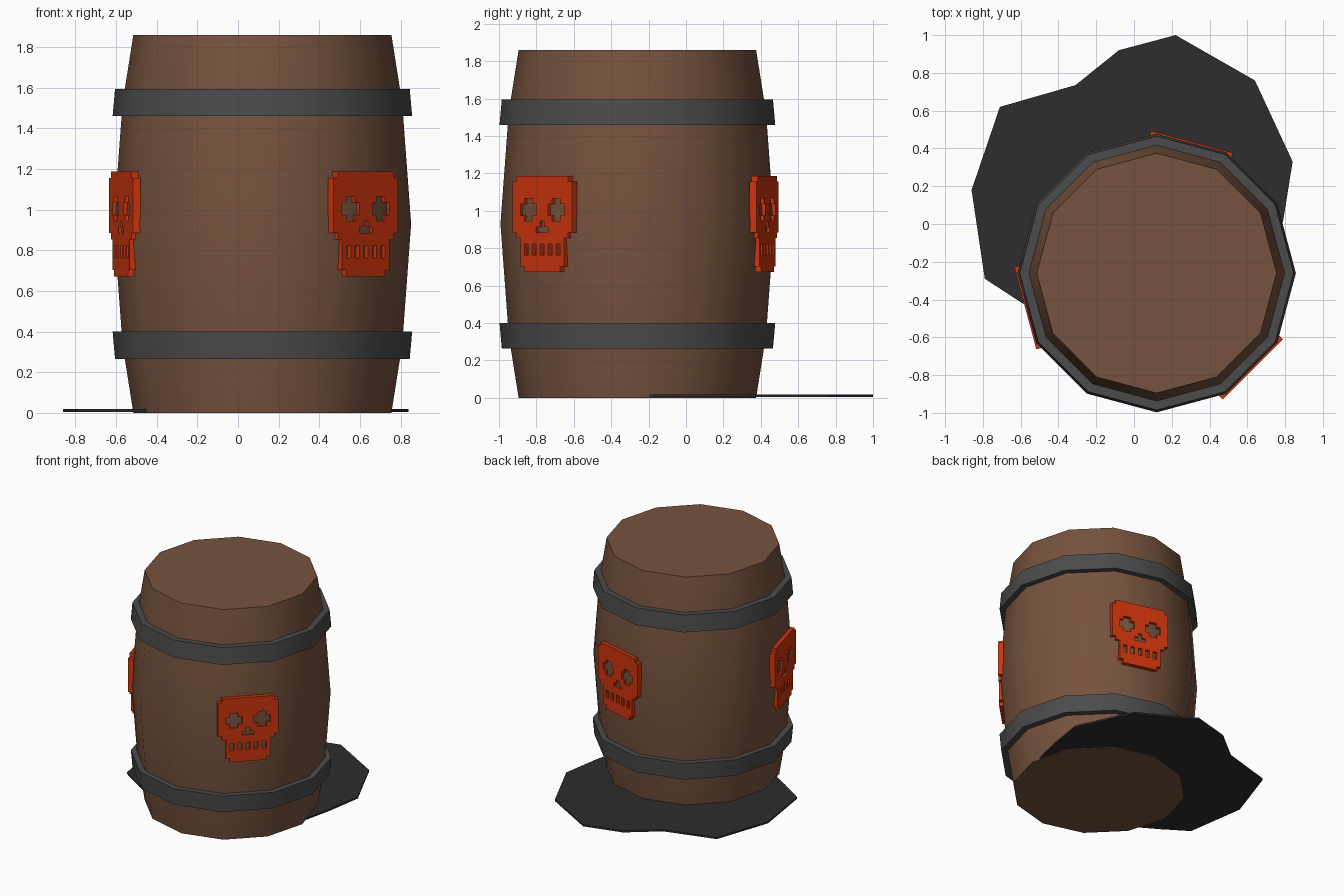
import bpy, bmesh, math
from mathutils import Matrix, Vector

if "Cube" in bpy.data.objects:
    bpy.data.objects.remove(bpy.data.objects["Cube"])

CX, CY, SIDES = 0.12, -0.26, 12


def material(name, rgb):
    m = bpy.data.materials.new(name)
    m.diffuse_color = (*rgb, 1)
    m.use_nodes = True
    m.node_tree.nodes["Principled BSDF"].inputs["Base Color"].default_value = m.diffuse_color
    return m


BROWN = material("brown_wood", (0.18, 0.085, 0.047))
IRON = material("dark_iron", (0.07, 0.07, 0.072))
TAR = material("black_tar", (0.026, 0.026, 0.026))
RED = material("red_paint", (0.62, 0.035, 0.004))


def finish(bm, name, mat, smooth=False):
    bmesh.ops.recalc_face_normals(bm, faces=bm.faces)
    me = bpy.data.meshes.new(name)
    bm.to_mesh(me)
    bm.free()
    me.materials.append(mat)
    ob = bpy.data.objects.new(name, me)
    bpy.context.collection.objects.link(ob)
    if smooth:
        bpy.ops.object.select_all(action='DESELECT')
        ob.select_set(True)
        bpy.context.view_layer.objects.active = ob
        bpy.ops.object.shade_smooth_by_angle(angle=math.radians(35))
    return ob


def lathe(name, profile, mat, closed):
    """Turn an (r, z) profile around the barrel axis; open profiles get end caps."""
    bm = bmesh.new()
    loops = []
    for r, z in profile:
        loops.append([bm.verts.new((CX + r * math.cos(a), CY + r * math.sin(a), z))
                      for a in (math.tau * i / SIDES for i in range(SIDES))])
    pairs = list(zip(loops, loops[1:]))
    if closed:
        pairs.append((loops[-1], loops[0]))
    else:
        bm.faces.new(loops[0])
        bm.faces.new(loops[-1])
    for lo, hi in pairs:
        for i in range(SIDES):
            j = (i + 1) % SIDES
            bm.faces.new((lo[i], lo[j], hi[j], hi[i]))
    return finish(bm, name, mat, True)


def extrude(bm, vec):
    ret = bmesh.ops.extrude_face_region(bm, geom=bm.faces[:])
    verts = [g for g in ret["geom"] if isinstance(g, bmesh.types.BMVert)]
    bmesh.ops.translate(bm, verts=verts, vec=vec)


# Barrel body
lathe("barrel_body", [(0.635, 0), (0.688, 0.335), (0.732, 0.93),
                      (0.688, 1.525), (0.635, 1.86)], BROWN, False)

# Iron hoops
lathe("lower_hoop", [(0.66, 0.265), (0.725, 0.265), (0.737, 0.40), (0.66, 0.40)], IRON, True)
lathe("upper_hoop", [(0.66, 1.46), (0.737, 1.46), (0.725, 1.595), (0.66, 1.595)], IRON, True)

# Spilled puddle
bm = bmesh.new()
outline = [(0.22, 1.0), (-0.08, 0.92), (-0.31, 0.735), (-0.71, 0.62), (-0.86, 0.18),
           (-0.79, -0.29), (-0.59, -0.42), (-0.42, -0.52), (0.1, -0.5), (0.72, -0.28),
           (0.79, 0.02), (0.84, 0.33), (0.64, 0.76)]
bm.faces.new([bm.verts.new((x, y, 0.005)) for x, y in outline])
extrude(bm, (0, 0, 0.014))
finish(bm, "puddle", TAR)

# Pixel skull plates: left half plus the middle column, mirrored
HALF = [".#######", "########", "########", "########",
        "###..###", "##....##", "##....##", "###..###",
        "#######.", "######..", ".#######", "..######",
        "..#.#.#.", "..#.#.#.", "..######", "..######", "...#####"]
PIXEL, THICK, FRONT = 0.03, 0.04, 0.72


def skull(name, degrees):
    bm = bmesh.new()
    grid = {}

    def vert(c, r):
        if (c, r) not in grid:
            grid[c, r] = bm.verts.new((FRONT, (c - 7.5) * PIXEL, 1.187 - r * PIXEL * 1.01))
        return grid[c, r]

    for r, half in enumerate(HALF):
        for c, ch in enumerate(half + half[-2::-1]):
            if ch == "#":
                bm.faces.new((vert(c, r), vert(c, r + 1), vert(c + 1, r + 1), vert(c + 1, r)))
    extrude(bm, (-THICK, 0, 0))
    bm.transform(Matrix.Translation(Vector((CX, CY, 0)))
                 @ Matrix.Rotation(math.radians(degrees), 4, 'Z'))
    finish(bm, name, RED)


for i, deg in enumerate((75, 195, 315)):
    skull(f"skull_plate_{i + 1}", deg)
